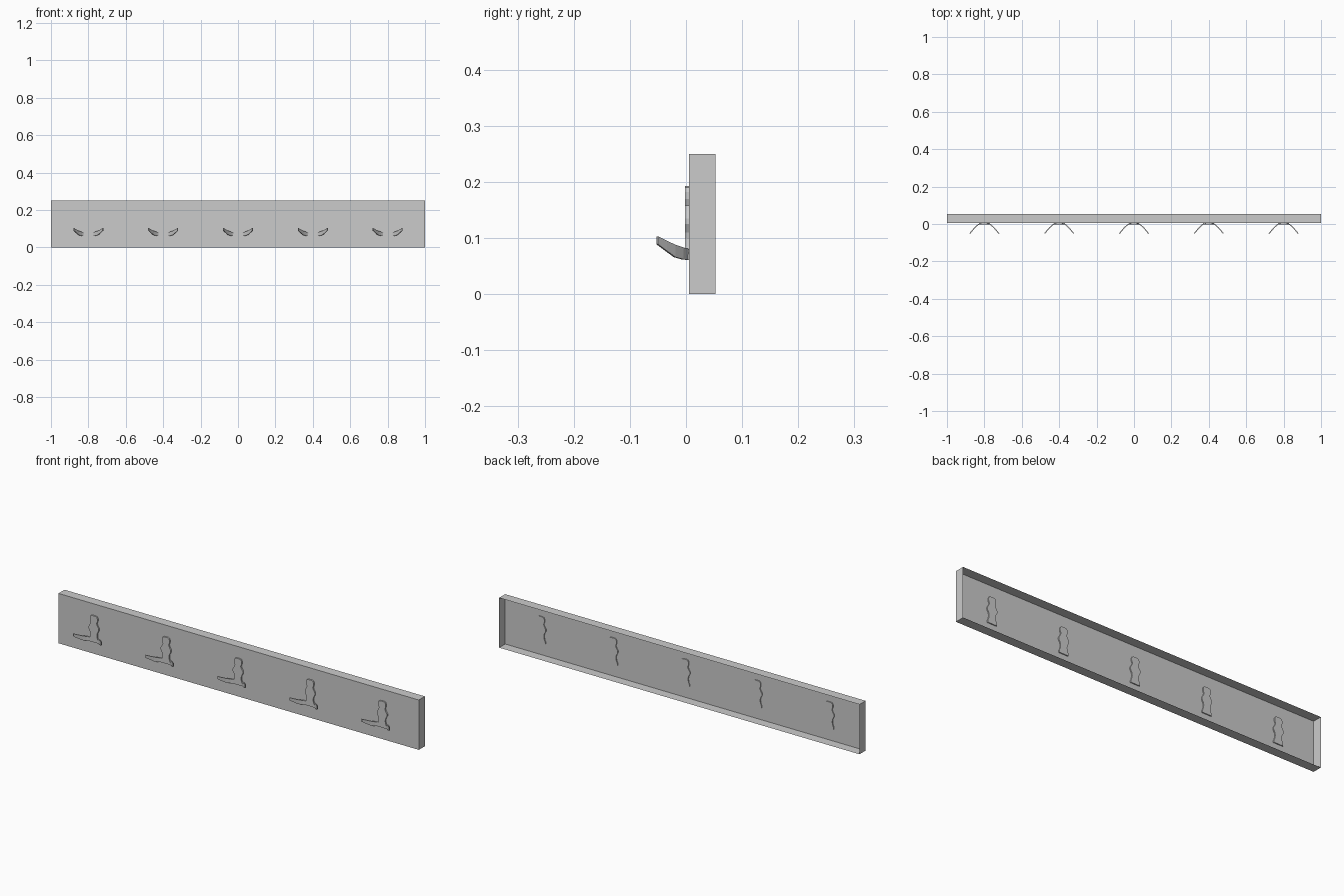
import bpy
import bmesh
from mathutils import Vector

old = bpy.data.objects.get("Cube")
if old:
    bpy.data.objects.remove(old, do_unlink=True)

# One painted metal colour
metal = bpy.data.materials.new("grey_metal")
metal.use_nodes = True
grey = (0.6, 0.6, 0.6, 1)
metal.diffuse_color = grey
metal.node_tree.nodes["Principled BSDF"].inputs["Base Color"].default_value = grey


def finish(bm, name):
    mesh = bpy.data.meshes.new(name)
    bm.to_mesh(mesh)
    bm.free()
    mesh.materials.append(metal)
    return mesh


def place(mesh, name, x=0):
    obj = bpy.data.objects.new(name, mesh)
    obj.location.x = x
    bpy.context.collection.objects.link(obj)
    return obj


# Rail: folded sheet, open at the back
FRONT, BACK, HEIGHT = 0.005, 0.053, 0.25
bm = bmesh.new()
bmesh.ops.create_cube(bm, size=1)
for v in bm.verts:
    v.co = (v.co.x * 2, FRONT if v.co.y < 0 else BACK, (v.co.z + 0.5) * HEIGHT)
bm.normal_update()
bmesh.ops.delete(bm, geom=[f for f in bm.faces if f.normal.y > 0.9], context='FACES_ONLY')
place(finish(bm, "rail"), "rail")

# Hook plate: half outline (half width, height), mirrored and extruded
outline = [(0.010, 0.193), (0.017, 0.190), (0.021, 0.182), (0.021, 0.170),
           (0.016, 0.158), (0.020, 0.148), (0.028, 0.135), (0.028, 0.125),
           (0.020, 0.110), (0.018, 0.098), (0.020, 0.085), (0.026, 0.070),
           (0.026, 0.061)]
bm = bmesh.new()
loop = outline + [(-x, z) for x, z in reversed(outline)]
face = bm.faces.new([bm.verts.new((x, -0.002, z)) for x, z in loop])
ext = bmesh.ops.extrude_face_region(bm, geom=[face])
for v in ext["geom"]:
    if isinstance(v, bmesh.types.BMVert):
        v.co.y = 0.010
bmesh.ops.recalc_face_normals(bm, faces=bm.faces)
plate_mesh = finish(bm, "hook_plate")

# Hook arms: a curved strip (x, y, bottom, top) rising toward each tip
path = [(0.0, 0.004, 0.061, 0.079), (0.020, 0.002, 0.061, 0.080),
        (0.035, -0.008, 0.062, 0.083), (0.050, -0.022, 0.066, 0.088),
        (0.063, -0.037, 0.077, 0.095), (0.076, -0.053, 0.089, 0.103)]
strip = [(-x, y, lo, hi) for x, y, lo, hi in reversed(path[1:])] + path
THICK = 0.005
bm = bmesh.new()
rings = []
for i, (x, y, lo, hi) in enumerate(strip):
    a, b = strip[max(i - 1, 0)], strip[min(i + 1, len(strip) - 1)]
    along = Vector((b[0] - a[0], b[1] - a[1], 0)).normalized()
    back = Vector((-along.y, along.x, 0)) * THICK
    low, high = Vector((x, y, lo)), Vector((x, y, hi))
    rings.append([bm.verts.new(p) for p in (low, high, high + back, low + back)])
for r, s in zip(rings, rings[1:]):
    for k in range(4):
        n = (k + 1) % 4
        bm.faces.new((r[k], r[n], s[n], s[k]))
bm.faces.new(rings[0])
bm.faces.new(rings[-1])
bmesh.ops.recalc_face_normals(bm, faces=bm.faces)
arms_mesh = finish(bm, "hook_arms")

# Five evenly spaced hooks
for i in range(5):
    x = (i - 2) * 0.4
    place(plate_mesh, f"hook_plate_{i + 1}", x)
    place(arms_mesh, f"hook_arms_{i + 1}", x)
